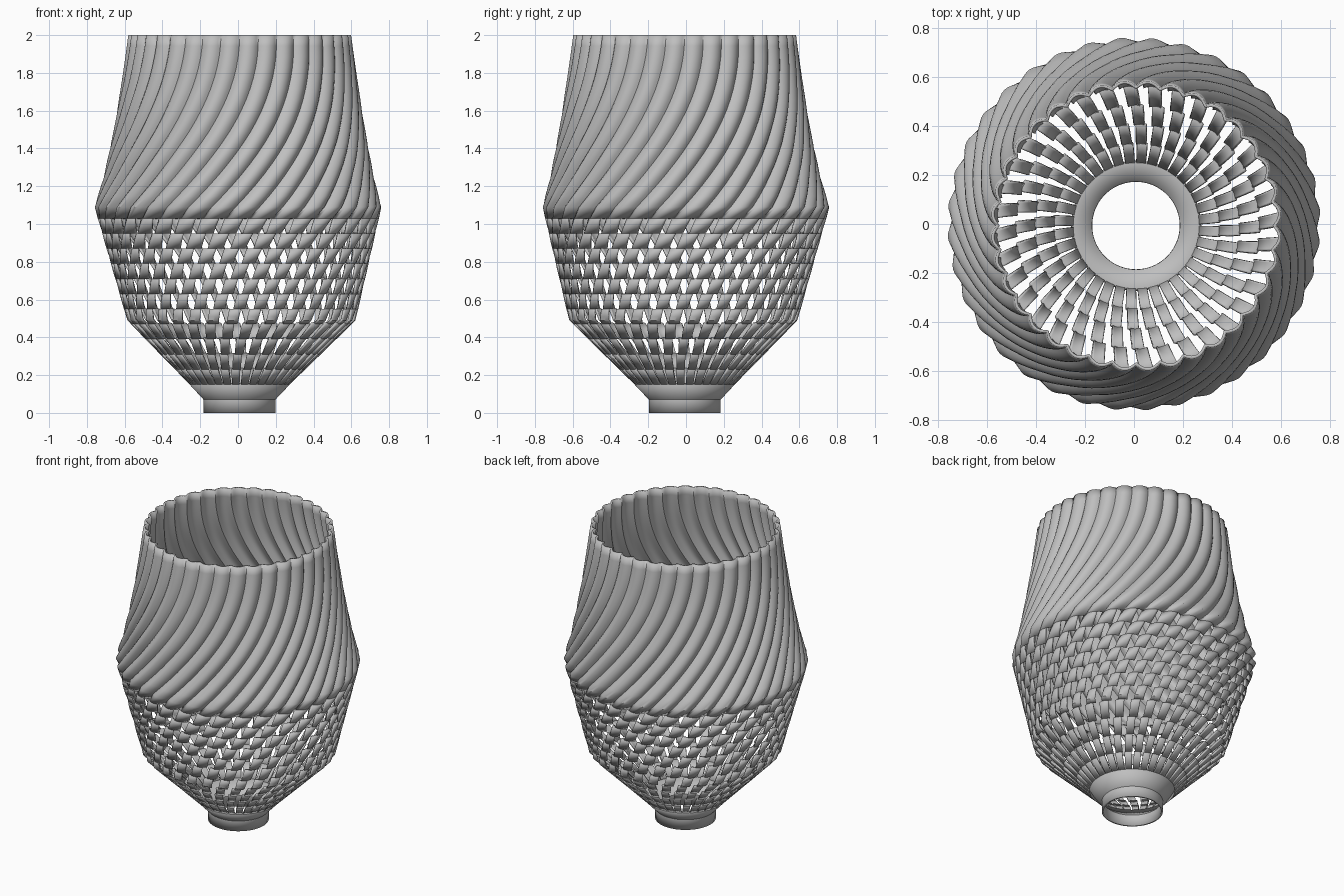
import bpy, bmesh, math

if "Cube" in bpy.data.objects:
    bpy.data.objects.remove(bpy.data.objects["Cube"], do_unlink=True)

RIBS = 36
COLS = 8
PITCH = 2 * math.pi / RIBS
TWIST = math.radians(90)
SLOT_LOW, SLOT_HIGH, BAND = 0.15, 1.03, 0.08

# height, outer radius, drift of the axis, depth of the valleys between ribs
PROFILE = [(0, .19, .008, 0), (.07, .19, .008, 0), (.15, .265, .009, 0),
           (.49, .605, .018, .02), (1.09, .76, 0, .032), (1.25, .715, .004, .03),
           (1.5, .665, .008, .028), (1.75, .625, .009, .026), (2, .592, .009, .024)]
# height, share of each pitch that is open
OPENING = [(SLOT_LOW, .12), (.3, .36), (.5, .42), (.8, .38), (SLOT_HIGH, .2)]


def lookup(table, z):
    """Linear interpolation in a table whose first column is height."""
    for a, b in zip(table, table[1:]):
        if z <= b[0] + 1e-6:
            k = max(0, (z - a[0]) / (b[0] - a[0]))
            return [p + (q - p) * k for p, q in zip(a[1:], b[1:])]
    return table[-1][1:]


def twist(z):
    k = max(0, (z - .07) / 1.93)
    return TWIST * (1 - math.cos(math.pi * k)) / 2


def wall_point(rib, t, z):
    """Point on the ribbed wall; t runs from valley to valley across a rib."""
    radius, drift, depth = lookup(PROFILE, z)
    bump = abs(math.sin(math.pi * t)) ** .8
    r = radius - depth * (1 - bump)
    a = (rib + t) * PITCH + twist(z)
    return (r * math.cos(a) + drift, r * math.sin(a) - drift * .8, z)


# Heights of the rows: ring, cone collar, stepped slots, closed upper wall
levels = [0, .07, SLOT_LOW]
z = SLOT_LOW
while z < SLOT_HIGH - .001:
    z = min(z + BAND, SLOT_HIGH)
    levels += [z - .04, z]
levels += [.49, 1.09] + [1.09 + .91 * i / 16 for i in range(1, 17)]
levels = sorted(set(round(v, 4) for v in levels))

bm = bmesh.new()
for low, high in zip(levels, levels[1:]):
    middle = (low + high) / 2
    slotted = SLOT_LOW < middle < SLOT_HIGH
    if slotted:
        step = math.floor((middle - SLOT_LOW) / BAND)
        centre = SLOT_LOW + (step + .5) * BAND
    for rib in range(RIBS):
        rows = []
        for h in (low, high):
            gap, lean = 0, 0
            if slotted:
                gap = lookup(OPENING, h)[0]
                lean = .5 * (twist(centre) - twist(h)) / PITCH
            row = []
            for c in range(COLS + 1):
                t = gap / 2 + (1 - gap) * c / COLS + lean
                row.append(bm.verts.new(wall_point(rib, t, h)))
            rows.append(row)
        for c in range(COLS):
            bm.faces.new((rows[0][c], rows[0][c + 1], rows[1][c + 1], rows[1][c]))
bmesh.ops.remove_doubles(bm, verts=bm.verts, dist=.0004)

mesh = bpy.data.meshes.new("twisted_shade")
bm.to_mesh(mesh)
bm.free()
shade = bpy.data.objects.new("twisted_shade", mesh)
bpy.context.collection.objects.link(shade)

# Wall thickness, kept inside the outer skin
wall = shade.modifiers.new("wall", "SOLIDIFY")
wall.thickness = .012
wall.offset = -1

# Plain grey material
grey = bpy.data.materials.new("light_grey")
grey.use_nodes = True
colour = (.52, .52, .52, 1)
grey.diffuse_color = colour
grey.node_tree.nodes["Principled BSDF"].inputs["Base Color"].default_value = colour
mesh.materials.append(grey)

bpy.context.view_layer.objects.active = shade
shade.select_set(True)
bpy.ops.object.shade_smooth_by_angle(angle=math.radians(30))
